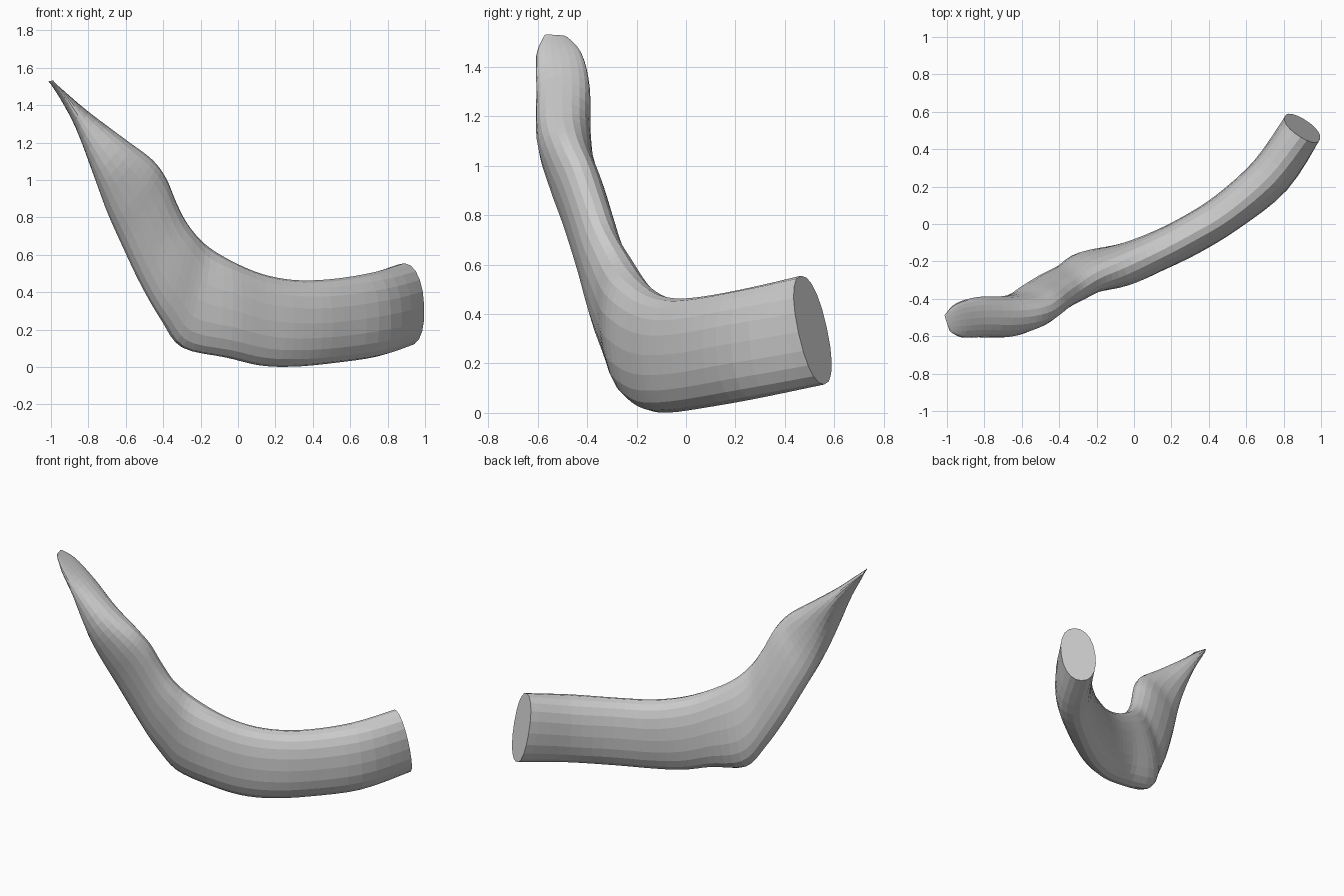
import bpy, bmesh, math
from mathutils import Vector

if "Cube" in bpy.data.objects:
    bpy.data.objects.remove(bpy.data.objects["Cube"])

SIDES, STEPS = 20, 4

# Stations along the jaw: upper rim point, lower rim point, half thickness
STATIONS = [
    ((.89, .465, .555), (.91, .56, .115), .112),
    ((.72, .25, .505), (.74, .27, .055), .118),
    ((.50, .06, .470), (.50, .07, .02), .108),
    ((.30, -.06, .465), (.30, -.06, .002), .106),
    ((.12, -.155, .500), (.12, -.14, .008), .106),
    ((-.05, -.235, .575), (-.06, -.20, .05), .112),
    ((-.18, -.29, .660), (-.30, -.225, .105), .105),
    ((-.27, -.345, .765), (-.41, -.285, .25), .095),
    ((-.33, -.385, .880), (-.52, -.335, .44), .093),
    ((-.385, -.43, 1.01), (-.62, -.395, .65), .095),
    ((-.46, -.475, 1.11), (-.70, -.45, .83), .098),
    ((-.60, -.50, 1.215), (-.77, -.49, 1.02), .110),
    ((-.80, -.50, 1.365), (-.86, -.495, 1.26), .108),
    ((-.93, -.515, 1.475), (-.945, -.515, 1.43), .092),
    ((-1.0, -.53, 1.53), (-.999, -.53, 1.524), .045),
]


def spline(p0, p1, p2, p3, t):
    return .5 * (2 * p1 + (p2 - p0) * t + (2 * p0 - 5 * p1 + 4 * p2 - p3) * t * t
                 + (3 * p1 - p0 - 3 * p2 + p3) * t ** 3)


def power(v, e):
    return math.copysign(abs(v) ** e, v)


# Smoothly interpolate the stations
keys = [(Vector(a), Vector(b), Vector((h, 0, 0))) for a, b, h in STATIONS]
last = len(keys) - 1
rows = []
for i in range(last):
    four = [keys[min(max(i + k, 0), last)] for k in (-1, 0, 1, 2)]
    for s in range(STEPS):
        rows.append([spline(*(q[c] for q in four), s / STEPS) for c in range(3)])
rows.append(keys[-1])
mids = [(r[0] + r[1]) / 2 for r in rows]

# Loft rounded cross-sections along the jaw
bm = bmesh.new()
rings = []
for i, (top, bottom, half) in enumerate(rows):
    tangent = mids[min(i + 1, len(mids) - 1)] - mids[max(i - 1, 0)]
    up = (top - bottom) / 2
    side = tangent.cross(up).normalized() * half.x
    ring = []
    for k in range(SIDES):
        a = math.tau * k / SIDES
        ring.append(bm.verts.new(mids[i] + up * power(math.cos(a), .9)
                                 + side * power(math.sin(a), .9)))
    rings.append(ring)
for r, q in zip(rings, rings[1:]):
    for k in range(SIDES):
        n = (k + 1) % SIDES
        bm.faces.new((r[k], r[n], q[n], q[k]))
bm.faces.new(rings[0])
bm.faces.new(rings[-1])
bmesh.ops.recalc_face_normals(bm, faces=bm.faces)

mesh = bpy.data.meshes.new("jaw_bone")
bm.to_mesh(mesh)
bm.free()
jaw = bpy.data.objects.new("jaw_bone", mesh)
bpy.context.collection.objects.link(jaw)

grey = bpy.data.materials.new("bone_grey")
grey.diffuse_color = (.6, .6, .6, 1)
grey.use_nodes = True
grey.node_tree.nodes["Principled BSDF"].inputs["Base Color"].default_value = grey.diffuse_color
mesh.materials.append(grey)
